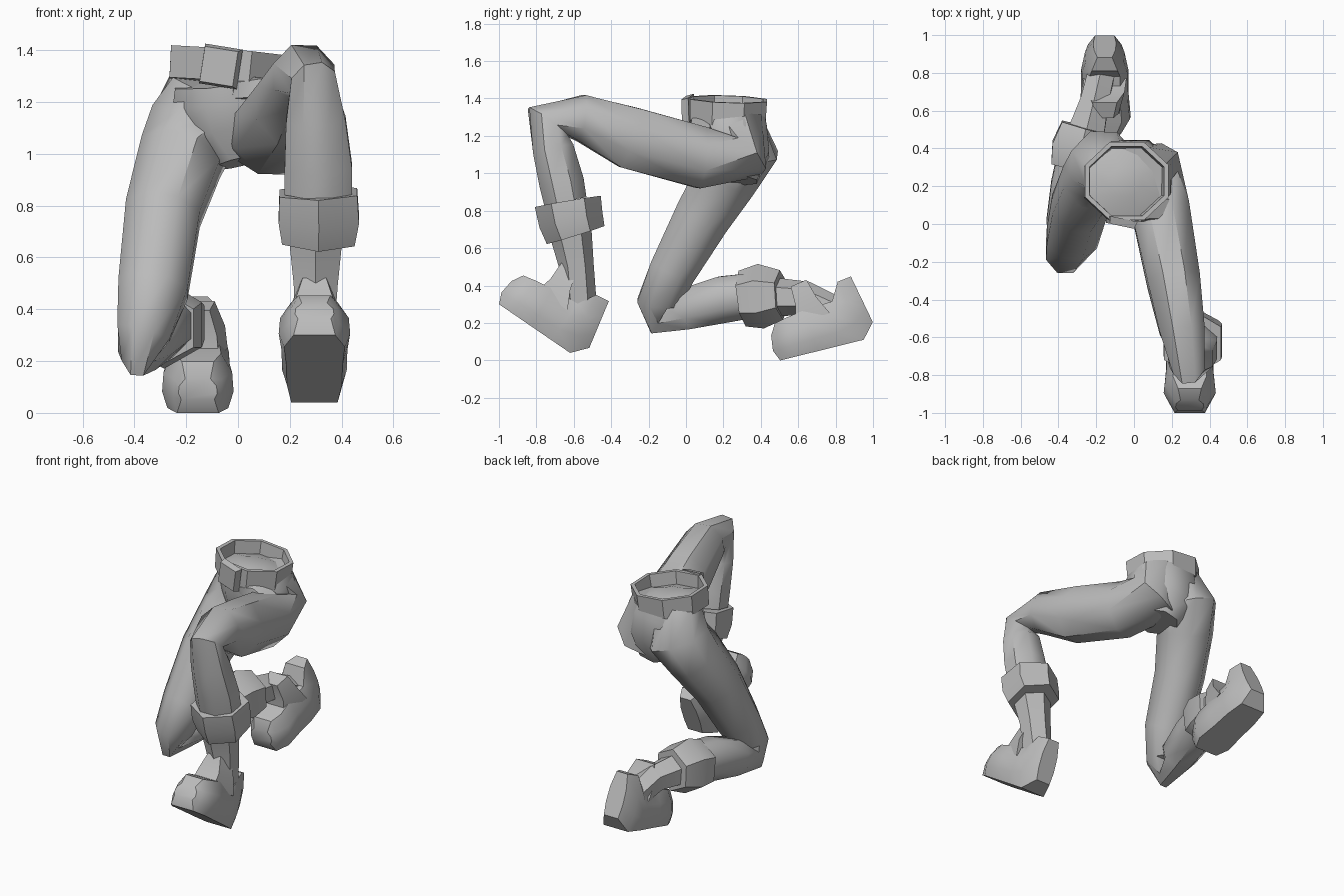
import bpy, bmesh, math
from mathutils import Vector, Matrix

if "Cube" in bpy.data.objects:
    bpy.data.objects.remove(bpy.data.objects["Cube"], do_unlink=True)

GREY = (0.5, 0.5, 0.5, 1)
mat = bpy.data.materials.new("plain grey")
mat.use_nodes = True
mat.diffuse_color = GREY
mat.node_tree.nodes["Principled BSDF"].inputs["Base Color"].default_value = GREY


def finish(name, bm, angle=32):
    bmesh.ops.recalc_face_normals(bm, faces=bm.faces)
    me = bpy.data.meshes.new(name)
    bm.to_mesh(me)
    bm.free()
    me.materials.append(mat)
    for p in me.polygons:
        p.use_smooth = True
    me.set_sharp_from_angle(angle=math.radians(angle))
    ob = bpy.data.objects.new(name, me)
    bpy.context.collection.objects.link(ob)
    return ob


def skin(name, rings, angle=32):
    """Bridge rings of points into one capped surface."""
    bm = bmesh.new()
    loops = [[bm.verts.new(p) for p in ring] for ring in rings]
    n = len(loops[0])
    for a, b in zip(loops, loops[1:]):
        for i in range(n):
            j = (i + 1) % n
            bm.faces.new((a[i], a[j], b[j], b[i]))
    bm.faces.new(loops[0])
    bm.faces.new(loops[-1])
    return finish(name, bm, angle)


def limb(name, stations, sides=8, angle=32):
    """Stations are x, y, z, half width, half depth along a bending axis."""
    pts = [Vector(s[:3]) for s in stations]
    grow = 1 / math.cos(math.pi / sides)
    rings = []
    for i, s in enumerate(stations):
        t = Vector()
        if i > 0:
            t += (pts[i] - pts[i - 1]).normalized()
        if i < len(pts) - 1:
            t += (pts[i + 1] - pts[i]).normalized()
        t.normalize()
        side = (Vector((1, 0, 0)) - t * t.x).normalized()
        up = t.cross(side)
        ring = []
        for k in range(sides):
            a = 2 * math.pi * (k + 0.5) / sides
            ring.append(pts[i] + grow * (side * s[3] * math.cos(a) + up * s[4] * math.sin(a)))
        rings.append(ring)
    return skin(name, rings, angle)


def shoe(name, heel, toe_dir):
    """Shoe built heel to toe: sole point, top point, half width."""
    d = Vector(toe_dir).normalized()
    side = Vector((1, 0, 0))
    up = side.cross(d)
    if up.z < 0:
        up = -up
    at = lambda u, v, w: Vector(heel) + d * u + up * v + side * w
    outline = ((0.85, 0), (1, 0.3), (0.96, 0.65), (0.65, 1))

    def section(b, t, w):
        half = [(b[0] + (t[0] - b[0]) * f, b[1] + (t[1] - b[1]) * f, w * k) for k, f in outline]
        return [at(*p) for p in half] + [at(u, v, -x) for u, v, x in reversed(half)]

    skin(name, [section(*s) for s in (
        ((-0.07, 0.08), (-0.015, 0.345), 0.06),
        ((0, 0), (0.06, 0.335), 0.105),
        ((0.12, 0), (0.115, 0.24), 0.125),
        ((0.25, 0), (0.27, 0.23), 0.127),
        ((0.38, 0), (0.37, 0.215), 0.138),
        ((0.46, 0), (0.44, 0.2), 0.095),
        ((0.485, 0.06), (0.475, 0.14), 0.075))])
    # flared tongue in front of the ankle
    tongue = [((0.14, 0.18), (0.33, 0.18), 0.115), ((0.19, 0.28), (0.31, 0.27), 0.105),
              ((0.22, 0.385), (0.31, 0.37), 0.065)]
    skin(name.replace("shoe", "tongue"),
         [[at(*b, w), at(*t, w * 0.7), at(*t, -w * 0.7), at(*b, -w)] for b, t, w in tongue])


# pelvis
limb("pelvis", [(-0.04, 0.23, 1.29, 0.205, 0.19), (-0.03, 0.24, 1.22, 0.225, 0.195),
                (-0.01, 0.255, 1.1, 0.22, 0.19), (0.02, 0.24, 0.97, 0.12, 0.14)], angle=50)

# forward leg
limb("left_leg", [(0.03, 0.26, 1.27, 0.14, 0.15), (0.085, 0.29, 1.1, 0.16, 0.155),
                  (0.14, 0.08, 1.085, 0.155, 0.165), (0.21, -0.3, 1.19, 0.14, 0.165),
                  (0.255, -0.56, 1.295, 0.12, 0.125), (0.29, -0.74, 1.275, 0.085, 0.125),
                  (0.3, -0.71, 1.13, 0.115, 0.11), (0.31, -0.665, 0.95, 0.13, 0.12),
                  (0.31, -0.645, 0.85, 0.13, 0.115)], angle=46)
limb("left_ankle", [(0.3, -0.62, 0.7, 0.105, 0.1), (0.3, -0.585, 0.5, 0.085, 0.08),
                    (0.295, -0.57, 0.3, 0.075, 0.08)], 6)
limb("left_cuff", [(0.31, -0.632, 0.85, 0.15, 0.155), (0.312, -0.615, 0.75, 0.155, 0.15),
                   (0.31, -0.59, 0.67, 0.14, 0.14)], 6)
shoe("left_shoe", (0.295, -0.62, 0.04), (0, -0.825, 0.565))

# trailing leg
limb("right_leg", [(-0.12, 0.26, 1.28, 0.135, 0.14), (-0.16, 0.305, 1.12, 0.18, 0.185),
                   (-0.22, 0.225, 0.99, 0.16, 0.17), (-0.29, 0.09, 0.77, 0.145, 0.15),
                   (-0.328, -0.07, 0.48, 0.135, 0.125), (-0.365, -0.145, 0.31, 0.105, 0.115),
                   (-0.39, -0.13, 0.24, 0.06, 0.11), (-0.36, 0.0, 0.275, 0.105, 0.11),
                   (-0.32, 0.2, 0.325, 0.12, 0.125), (-0.29, 0.34, 0.345, 0.12, 0.12)],
     angle=46)
limb("right_ankle", [(-0.26, 0.46, 0.34, 0.1, 0.09), (-0.21, 0.64, 0.33, 0.075, 0.08),
                     (-0.165, 0.82, 0.25, 0.07, 0.07)], 6)
limb("right_cuff", [(-0.305, 0.3, 0.33, 0.135, 0.13), (-0.285, 0.4, 0.343, 0.15, 0.15),
                    (-0.255, 0.51, 0.35, 0.13, 0.115)], 6)
shoe("right_shoe", (-0.155, 0.95, 0.11), (0, -0.97, -0.24))

# hollow belt with a shallow domed floor, dipping to one side
place = (Matrix.Translation((-0.043, 0.225, 1.335)) @ Matrix.Rotation(math.radians(5), 4, "Y")
         @ Matrix.Rotation(math.radians(-2), 4, "X"))
belt = []
for radius, z in ((0.235, -0.062), (0.24, 0.062), (0.214, 0.062), (0.205, -0.02), (0.09, 0.015)):
    belt.append([place @ Vector((radius * math.cos(a), radius * 0.93 * math.sin(a), z))
                 for a in (2 * math.pi * (k + 0.5) / 8 for k in range(8))])
skin("belt", belt)

# buckle: tapered plate
bm = bmesh.new()
bmesh.ops.create_cube(bm, size=1)
for v in bm.verts:
    v.co = Vector((v.co.x * 0.15, v.co.y * 0.04, v.co.z * 0.155))
    if v.co.y < 0:
        v.co.x *= 0.88
        v.co.z *= 0.88
bm.transform(Matrix.Translation((-0.07, 0.01, 1.337)) @ Matrix.Rotation(math.radians(-12), 4, "Z")
             @ Matrix.Rotation(math.radians(9), 4, "Y"))
finish("buckle", bm)

# crumpled cloth at the front of the waist
limb("waist_fold", [(-0.02, 0.07, 1.26, 0.05, 0.04), (0.07, 0.08, 1.25, 0.05, 0.06),
                    (0.16, 0.08, 1.2, 0.05, 0.07)], 5)
